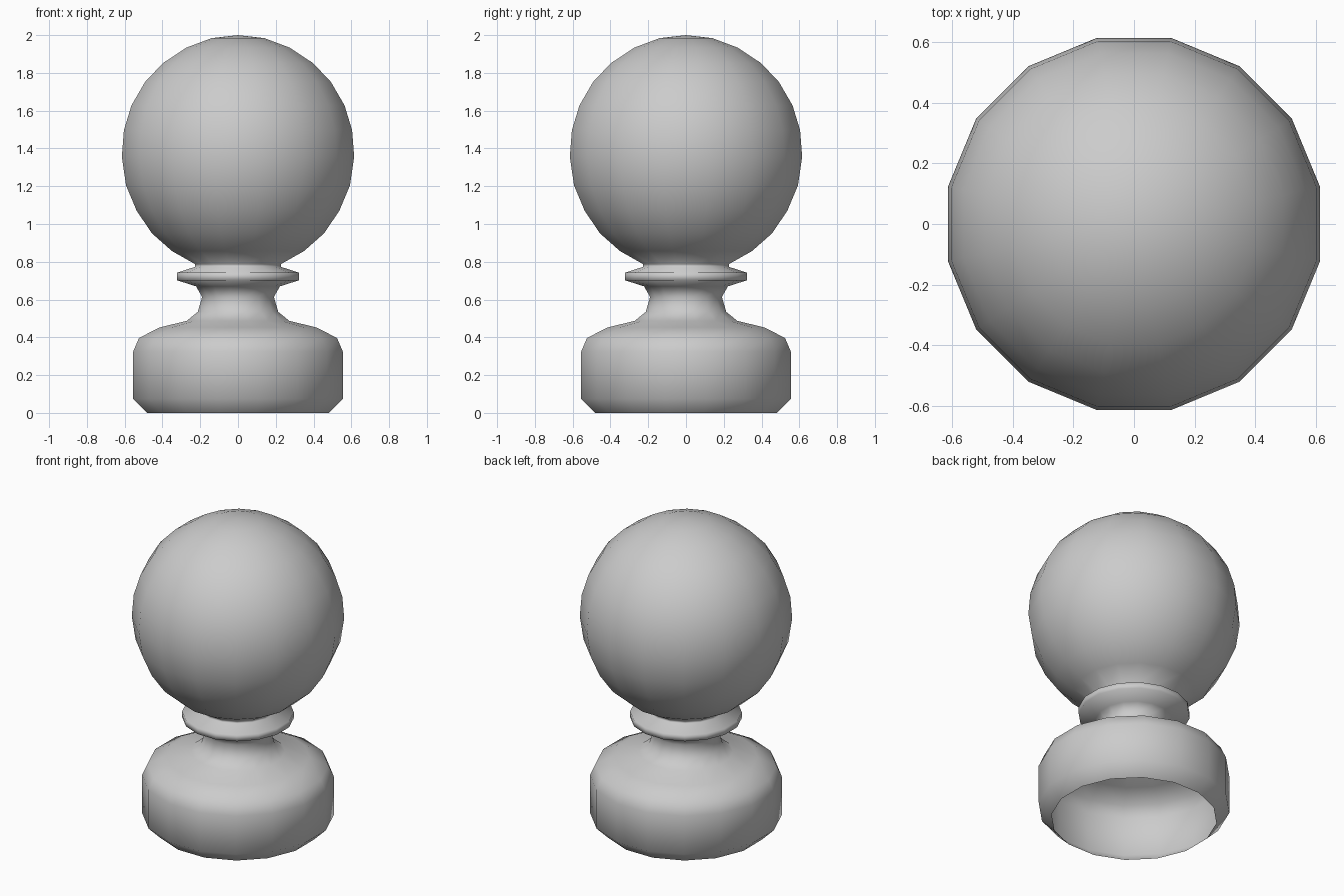
import bpy
import bmesh
from math import cos, sin, pi

SIDES = 16
FLAT = cos(pi / SIDES)  # flat-to-centre distance over corner radius

cube = bpy.data.objects.get("Cube")
if cube:
    bpy.data.objects.remove(cube, do_unlink=True)

grey = bpy.data.materials.new("plain_grey")
grey.use_nodes = True
colour = (0.6, 0.6, 0.6, 1)
grey.diffuse_color = colour
grey.node_tree.nodes["Principled BSDF"].inputs["Base Color"].default_value = colour


def lathe(name, profile):
    """Turn (half width, height) points round z; a zero width closes to a tip."""
    bm = bmesh.new()
    rings = []
    for width, z in profile:
        if width == 0:
            rings.append([bm.verts.new((0, 0, z))] * SIDES)
            continue
        r = width / FLAT
        angles = [2 * pi * (i + 0.5) / SIDES for i in range(SIDES)]
        rings.append([bm.verts.new((r * cos(a), r * sin(a), z)) for a in angles])
    for low, high in zip(rings, rings[1:]):
        for i in range(SIDES):
            j = (i + 1) % SIDES
            corners = [low[i], low[j], high[j], high[i]]
            bm.faces.new(list(dict.fromkeys(corners)))
    for face in bm.faces:
        face.smooth = True
    mesh = bpy.data.meshes.new(name)
    bm.to_mesh(mesh)
    bm.free()
    mesh.materials.append(grey)
    obj = bpy.data.objects.new(name, mesh)
    bpy.context.collection.objects.link(obj)
    return obj


# Hollow base, open underneath, then neck, collar and ball in one turned shell
base = [(0.48, 0), (0.555, 0.075), (0.555, 0.325), (0.524, 0.397), (0.413, 0.453)]
neck = [(0.272, 0.487), (0.213, 0.535), (0.19, 0.614), (0.222, 0.67)]
collar = [(0.323, 0.702), (0.323, 0.742), (0.228, 0.773)]
ball = [(0.228, 0.788), (0.35, 0.857), (0.455, 0.95), (0.536, 1.069),
        (0.593, 1.205), (0.615, 1.357), (0.604, 1.497), (0.564, 1.628),
        (0.492, 1.752), (0.397, 1.852), (0.275, 1.933), (0.14, 1.984), (0, 2)]
lathe("ball_finial", base + neck + collar + ball)
